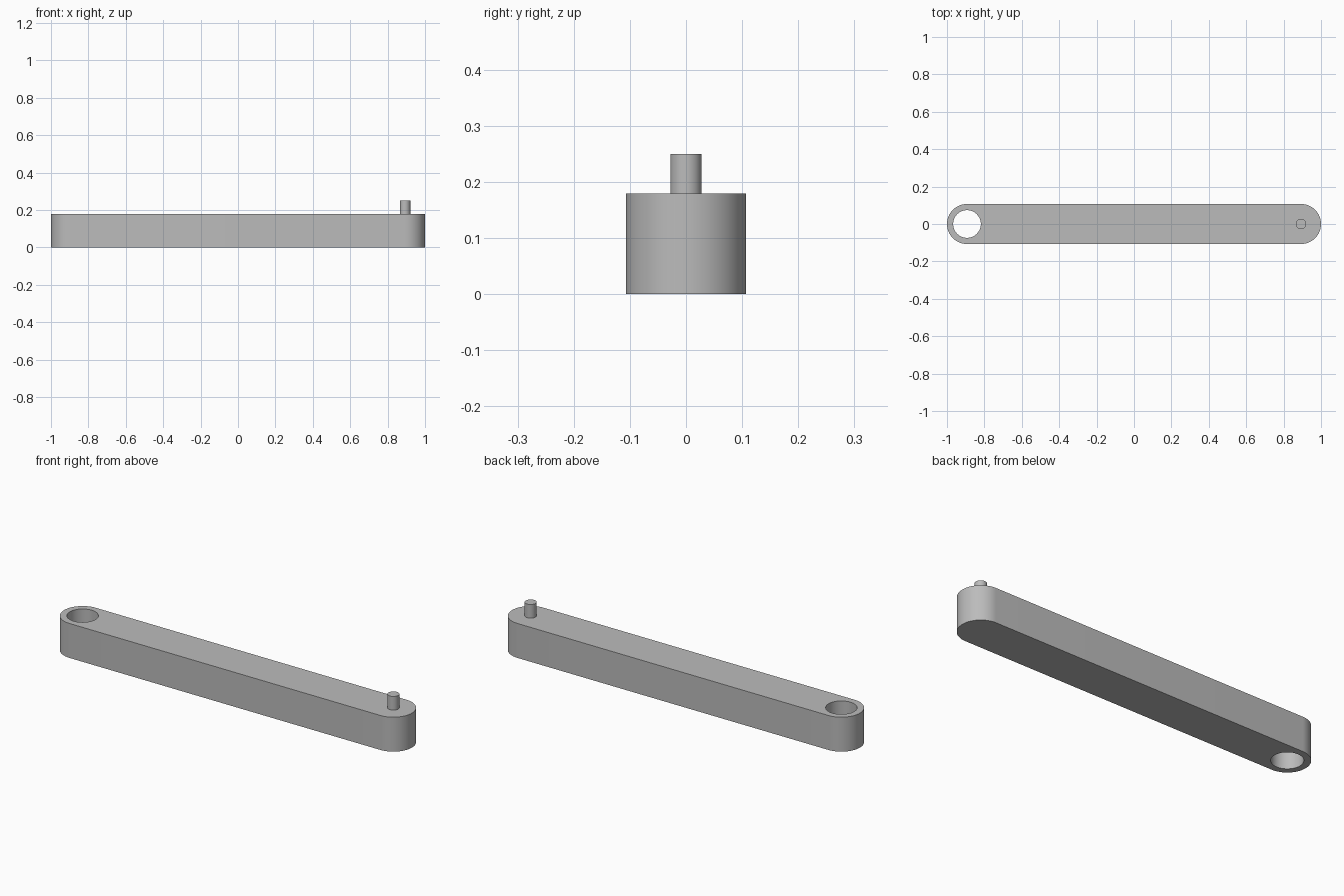
import bpy, bmesh, math

if "Cube" in bpy.data.objects:
    bpy.data.objects.remove(bpy.data.objects["Cube"], do_unlink=True)

END_X = 0.893      # centres of the rounded ends
END_R = 0.107
HOLE_R = 0.074
PIN_R = 0.028
BAR_H = 0.179
PIN_TOP = 0.25
STEPS = 32         # segments per half circle

grey = bpy.data.materials.new("plain grey")
grey.use_nodes = True
colour = (0.5, 0.5, 0.5, 1)
grey.diffuse_color = colour
grey.node_tree.nodes["Principled BSDF"].inputs["Base Color"].default_value = colour


def arc(cx, radius, start, sweep, steps):
    """Points on a circular arc centred on the x axis."""
    angles = [start + sweep * i / steps for i in range(steps + 1)]
    return [(cx + radius * math.cos(a), radius * math.sin(a)) for a in angles]


def extruded_part(name, loops, bottom, top):
    """Fill closed outlines (inner ones become holes) and extrude them upward."""
    bm = bmesh.new()
    edges = []
    for loop in loops:
        verts = [bm.verts.new((x, y, bottom)) for x, y in loop]
        edges += [bm.edges.new((verts[i - 1], verts[i])) for i in range(len(verts))]
    bmesh.ops.triangle_fill(bm, edges=edges, use_beauty=True)
    result = bmesh.ops.extrude_face_region(bm, geom=bm.faces[:], use_keep_orig=True)
    raised = [v for v in result["geom"] if isinstance(v, bmesh.types.BMVert)]
    bmesh.ops.translate(bm, vec=(0, 0, top - bottom), verts=raised)
    bmesh.ops.recalc_face_normals(bm, faces=bm.faces[:])
    mesh = bpy.data.meshes.new(name)
    bm.to_mesh(mesh)
    bm.free()
    mesh.materials.append(grey)
    obj = bpy.data.objects.new(name, mesh)
    bpy.context.collection.objects.link(obj)
    bpy.ops.object.select_all(action="DESELECT")
    obj.select_set(True)
    bpy.context.view_layer.objects.active = obj
    bpy.ops.object.shade_smooth_by_angle(angle=math.radians(30))
    return obj


# Link bar: rounded ends with a through hole at one end
outline = (arc(END_X, END_R, -math.pi / 2, math.pi, STEPS)
           + arc(-END_X, END_R, math.pi / 2, math.pi, STEPS))
hole = arc(-END_X, HOLE_R, 0, math.tau, 2 * STEPS)[:-1]
extruded_part("link_bar", [outline, hole], 0, BAR_H)

# Pivot pin standing on the other end
pin = arc(END_X, PIN_R, 0, math.tau, 2 * STEPS)[:-1]
extruded_part("pivot_pin", [pin], BAR_H, PIN_TOP)
